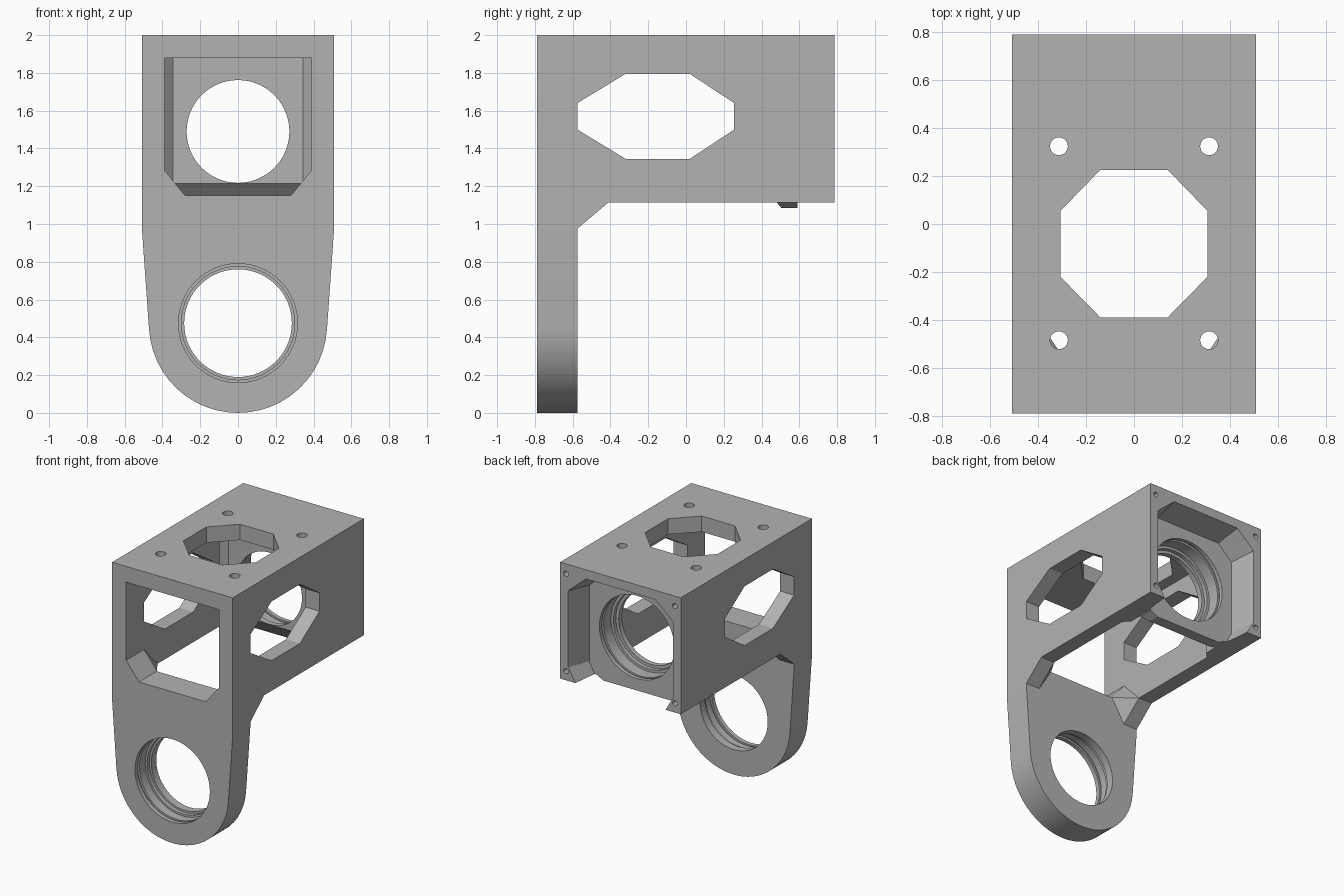
import bpy, bmesh, math
from mathutils import Vector

if "Cube" in bpy.data.objects:
    bpy.data.objects.remove(bpy.data.objects["Cube"], do_unlink=True)

grey = bpy.data.materials.new("plain grey")
grey.use_nodes = True
COLOUR = (0.45, 0.45, 0.45, 1)
grey.diffuse_color = COLOUR
grey.node_tree.nodes["Principled BSDF"].inputs["Base Color"].default_value = COLOUR


def hull(name, points):
    """Convex solid around a few points."""
    bm = bmesh.new()
    for p in points:
        bm.verts.new(p)
    bmesh.ops.convex_hull(bm, input=bm.verts[:])
    bmesh.ops.dissolve_limit(bm, angle_limit=0.002, verts=bm.verts[:], edges=bm.edges[:])
    bmesh.ops.recalc_face_normals(bm, faces=bm.faces[:])
    mesh = bpy.data.meshes.new(name)
    bm.to_mesh(mesh)
    bm.free()
    mesh.materials.append(grey)
    ob = bpy.data.objects.new(name, mesh)
    bpy.context.collection.objects.link(ob)
    return ob


def prism(name, profile, axis, a, b):
    """Convex profile swept along an axis from a to b."""
    pts = []
    for t in (a, b):
        for u, v in profile:
            pts.append({"x": (t, u, v), "y": (u, t, v), "z": (u, v, t)}[axis])
    return hull(name, pts)


def circle(u, v, r, n=64):
    return [(u + r * math.cos(2 * math.pi * i / n), v + r * math.sin(2 * math.pi * i / n))
            for i in range(n)]


def rect(u0, u1, v0, v1):
    return [(u0, v0), (u1, v0), (u1, v1), (u0, v1)]


def sym(half):
    """Mirror a half profile across its first coordinate."""
    return half + [(-u, v) for u, v in half]


def apply(body, tool, op):
    mod = body.modifiers.new(op, "BOOLEAN")
    mod.operation, mod.solver, mod.object = op, "EXACT", tool
    bpy.context.view_layer.objects.active = body
    bpy.ops.object.modifier_apply(modifier=mod.name)
    bpy.data.objects.remove(tool, do_unlink=True)


def cut(tool):
    apply(bracket, tool, "DIFFERENCE")


def add(tool):
    apply(bracket, tool, "UNION")


W, F, B = 0.507, -0.788, 0.787          # half width, front and back planes
PLATE, FLOOR, ROOF = -0.575, 1.115, 1.88

# Front plate: straight top, tapered sides, rounded foot
foot = [(0.472 * math.cos(a), 0.472 + 0.472 * math.sin(a))
        for a in (math.radians(4 - 94 * i / 13) for i in range(14))]
bracket = prism("bearing_bracket", sym([(W, 2), (W, 0.95)] + foot), "y", F, PLATE)

# Housing block, hollowed from below up to the bearing wall
add(prism("housing", rect(-W, W, FLOOR, 2), "y", -0.7, B))
cut(prism("cavity", sym([(0.39, PLATE), (0.39, 0.335), (0.345, 0.38)]), "z", 1.0, ROOF))

# Sloped lower front edge of the bearing wall, and its lip below the side walls
cut(prism("wall_slope", [(0.33, 1.265), (0.33, 1.0), (0.595, 1.0)], "x", -0.345, 0.345))
lip = [(s * x, y, z) for s in (-1, 1) for x, y, z in
       [(0.28, 0.505, 1.085), (0.28, 0.59, 1.085), (0.35, 0.475, 1.12), (0.35, 0.59, 1.12),
        (0.35, 0.48, 1.16), (0.35, 0.59, 1.16)]]
add(hull("wall_lip", lip))

# Flared eight-sided recess in the back
outer = sym([(0.29, 1.93), (0.44, 1.80), (0.44, 1.22), (0.34, 1.05)])
inner = sym([(0.28, 1.89), (0.40, 1.78), (0.40, 1.20), (0.32, 1.05)])
grow = 0.02 / (B - 0.59)
points = [(u, 0.59, v) for u, v in inner]
points += [(o[0] + (o[0] - i[0]) * grow, B + 0.02, o[1] + (o[1] - i[1]) * grow)
           for o, i in zip(outer, inner)]
cut(hull("back_recess", points))

# Corner gussets between front plate and side walls
for s in (-1, 1):
    add(hull("gusset", [(s * x, y, z) for x, y, z in [
        (W, PLATE, 0.975), (0.39, PLATE, 0.975), (W, -0.41, FLOOR), (0.39, -0.41, FLOOR),
        (0.28, PLATE, 1.15), (0.39, PLATE, 1.285), (W, PLATE, 1.285),
        (0.39, -0.7, 0.975), (W, -0.7, 0.975), (0.28, -0.7, 1.15), (0.39, -0.7, 1.285),
        (W, -0.7, 1.285)]]))

# Front window with clipped lower corners
cut(prism("window", sym([(0.39, ROOF), (0.39, 1.285), (0.28, 1.15)]), "y", F - 0.1, PLATE + 0.001))

# Eight-sided openings in both sides and the roof
side = [(-0.575, 1.50), (-0.575, 1.64), (-0.32, 1.795), (0.02, 1.795),
        (0.255, 1.64), (0.255, 1.50), (0.02, 1.345), (-0.32, 1.345)]
cut(prism("side_openings", side, "x", -0.7, 0.7))
roof = sym([(0.305, 0.055), (0.14, 0.225), (0.14, -0.388), (0.305, -0.22)])
cut(prism("roof_opening", roof, "z", 1.75, 2.1))

# Stepped bearing seats: (radius, start, end, height)
for r, a, b, z in [(0.285, F - 0.1, -0.5, 0.475), (0.30, F - 0.1, -0.635, 0.475),
                   (0.315, F - 0.1, -0.665, 0.475), (0.33, -0.755, -0.735, 0.475),
                   (0.272, 0.3, 0.7, 1.49), (0.295, 0.42, 0.7, 1.49),
                   (0.315, 0.45, 0.7, 1.49), (0.33, 0.54, 0.56, 1.49)]:
    cut(prism("bore", circle(0, z, r), "y", a, b))

# Roof bolt holes and back screw holes
for s in (-1, 1):
    for y in (0.323, -0.483):
        cut(prism("bolt_hole", circle(s * 0.312, y, 0.037, 24), "z", 1.8, 2.1))
    for z in (1.925, 1.185):
        cut(prism("screw_hole", circle(s * 0.458, z, 0.02, 16), "y", 0.62, B + 0.1))

# Finish: sharp edges kept, round faces smooth
bpy.ops.object.select_all(action="DESELECT")
bracket.select_set(True)
bpy.context.view_layer.objects.active = bracket
bpy.ops.object.shade_smooth_by_angle(angle=math.radians(25))
